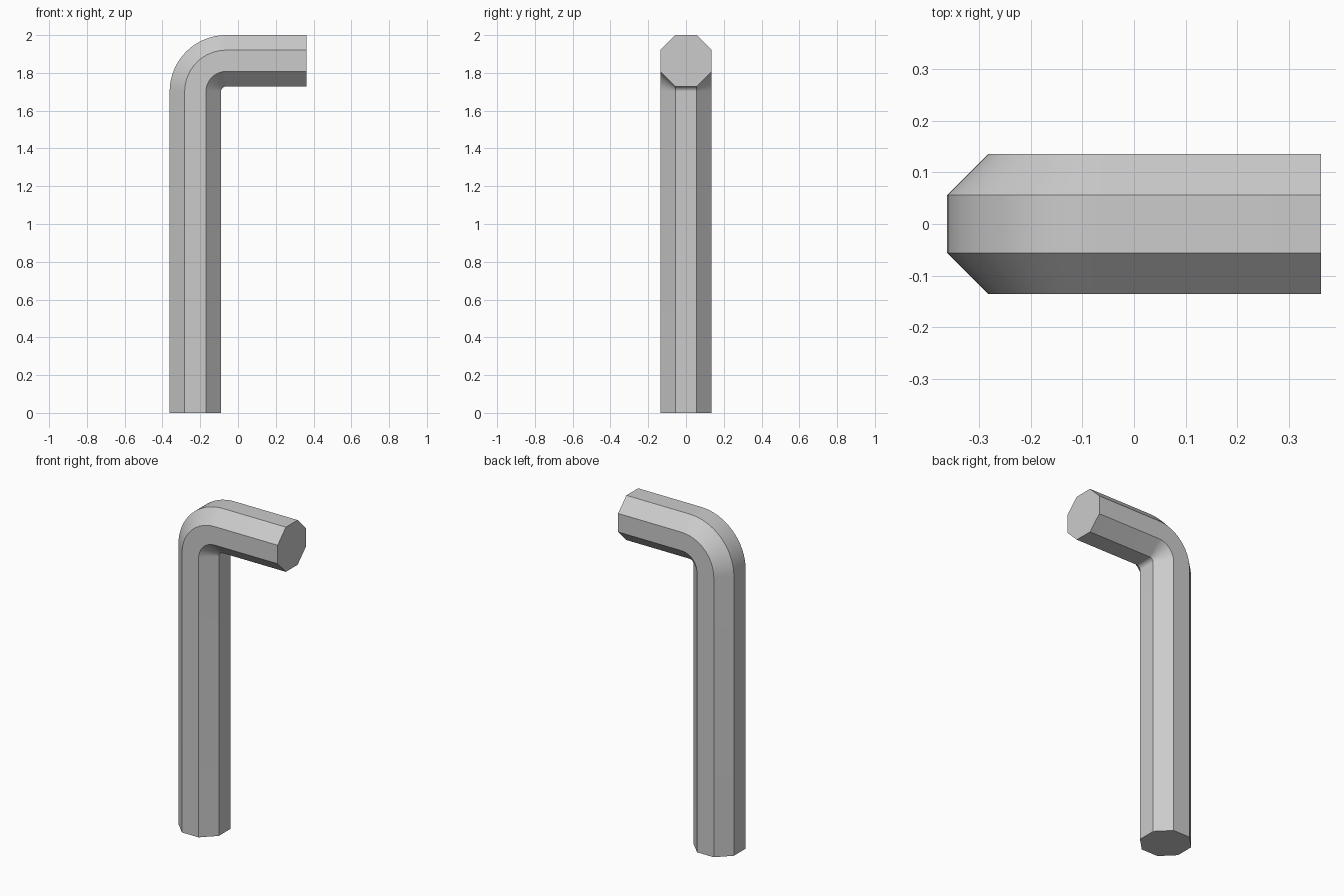
import bpy, bmesh, math
from mathutils import Vector

cube = bpy.data.objects.get("Cube")
if cube:
    bpy.data.objects.remove(cube)

HALF = 0.136                     # half width across flats
SIDES = 8
HALF_LENGTH = 0.362              # half of the overall width in x
HEIGHT = 2.0
BEND = 0.163                     # bend radius of the centre line
STEPS = 16

steel = bpy.data.materials.new("grey steel")
steel.use_nodes = True
colour = (0.6, 0.6, 0.6, 1)
steel.diffuse_color = colour
steel.node_tree.nodes["Principled BSDF"].inputs["Base Color"].default_value = colour

# Centre line: long leg, quarter bend, short leg (position, tilt angle)
centre = Vector((-HALF_LENGTH + HALF + BEND, 0, HEIGHT - HALF - BEND))
path = [(Vector((-HALF_LENGTH + HALF, 0, 0)), 0)]
for i in range(STEPS + 1):
    a = math.pi / 2 * i / STEPS
    path.append((centre + BEND * Vector((-math.cos(a), 0, math.sin(a))), a))
path.append((Vector((HALF_LENGTH, 0, HEIGHT - HALF)), math.pi / 2))

# Sweep the octagonal section along the centre line
bm = bmesh.new()
radius = HALF / math.cos(math.pi / SIDES)
rings = []
for pos, a in path:
    outward = Vector((-math.cos(a), 0, math.sin(a)))
    ring = []
    for k in range(SIDES):
        t = 2 * math.pi * (k + 0.5) / SIDES
        offset = outward * math.cos(t) + Vector((0, 1, 0)) * math.sin(t)
        ring.append(bm.verts.new(pos + radius * offset))
    rings.append(ring)
for lower, upper in zip(rings, rings[1:]):
    for k in range(SIDES):
        n = (k + 1) % SIDES
        bm.faces.new((lower[k], lower[n], upper[n], upper[k]))

# Flat end caps
bm.faces.new(rings[0])
bm.faces.new(rings[-1])
bmesh.ops.recalc_face_normals(bm, faces=bm.faces)

mesh = bpy.data.meshes.new("bent_octagonal_bar")
bm.to_mesh(mesh)
bm.free()
mesh.materials.append(steel)
bar = bpy.data.objects.new("bent_octagonal_bar", mesh)
bpy.context.collection.objects.link(bar)
bpy.context.view_layer.objects.active = bar
bar.select_set(True)
bpy.ops.object.shade_smooth_by_angle(angle=math.radians(30))
